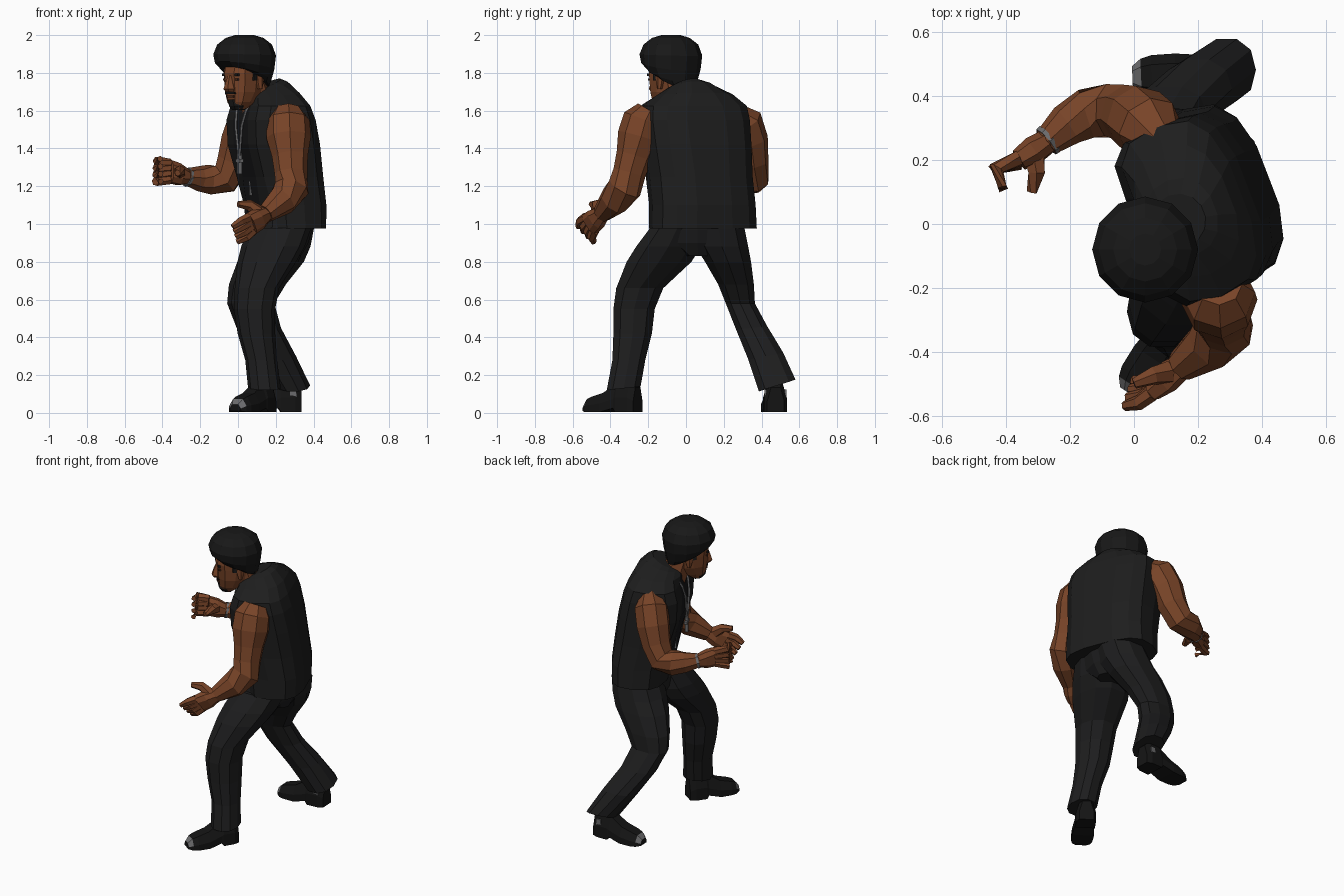
import bpy, bmesh, math
from mathutils import Vector as V

if "Cube" in bpy.data.objects:
    bpy.data.objects.remove(bpy.data.objects["Cube"])


def material(name, r, g, b):
    m = bpy.data.materials.new(name)
    m.diffuse_color = (r, g, b, 1)
    m.use_nodes = True
    m.node_tree.nodes["Principled BSDF"].inputs["Base Color"].default_value = m.diffuse_color
    return m


SKIN = material("brown_skin", 0.19, 0.058, 0.021)
LIP = material("dark_brown", 0.06, 0.02, 0.01)
VEST = material("vest_black", 0.0125, 0.0125, 0.0125)
SHIRT = material("shirt_black", 0.008, 0.008, 0.009)
PANTS = material("trouser_black", 0.0125, 0.0125, 0.013)
HAIR = material("hair_black", 0.009, 0.009, 0.009)
SHOE = material("shoe_black", 0.007, 0.007, 0.007)
METAL = material("grey_metal", 0.15, 0.15, 0.155)
UP = V((0, 0, 1))


def loft(name, rings, *mats, rule=None):
    """Skin a list of equal-length point loops and cap both ends."""
    bm = bmesh.new()
    loops = [[bm.verts.new(p) for p in r] for r in rings]
    n = len(loops[0])
    for a, b in zip(loops, loops[1:]):
        for i in range(n):
            j = (i + 1) % n
            bm.faces.new((a[i], a[j], b[j], b[i]))
    bm.faces.new(loops[0])
    bm.faces.new(loops[-1])
    bmesh.ops.recalc_face_normals(bm, faces=bm.faces)
    if rule:
        for f in bm.faces:
            f.material_index = rule(f.calc_center_median(), f.normal)
    me = bpy.data.meshes.new(name)
    bm.to_mesh(me)
    bm.free()
    for m in mats:
        me.materials.append(m)
    ob = bpy.data.objects.new(name, me)
    bpy.context.collection.objects.link(ob)
    return ob


def ring(c, u, v, a, b, n=10, e=1.0, slope=0.0):
    pts = []
    for k in range(n):
        t = 2 * math.pi * (k + 0.5) / n
        x, y = math.cos(t), math.sin(t)
        x2, y2 = (math.copysign(abs(w) ** e, w) for w in (x, y))
        pts.append(V(c) + u * a * x2 + v * b * y2 + UP * slope * x)
    return pts


def tube(name, path, mat, n=8, flat=1.0):
    """Limb through (x, y, z, radius) points, with rings square to the path."""
    pts = [V(p[:3]) for p in path]
    rings = []
    for i, p in enumerate(pts):
        t = (pts[min(i + 1, len(pts) - 1)] - pts[max(i - 1, 0)]).normalized()
        u = t.cross(V((0.3, 1, 0.15))).normalized()
        r = path[i][3] * 1.06
        rings.append(ring(p, u, t.cross(u), r, r * flat, n))
    return loft(name, rings, mat)


def box(name, c, u, v, size, mat):
    """Box with u, v horizontal axes and (u, v, z) full sizes."""
    a, b, h = (s / 2 for s in size)
    rows = [[V(c) + u * a * i + v * b * j + UP * h * k
             for i, j in ((-1, -1), (1, -1), (1, 1), (-1, 1))] for k in (-1, 1)]
    return loft(name, rows, mat)


# Torso: rows of z, centre x, centre y, half depth, half width, squareness, slope
ang = math.radians(201)
F = V((math.cos(ang), math.sin(ang), 0))
S = V((-F.y, F.x, 0))
vest_rows = [(0.975, .255, .09, .175, .288, .7, 0), (1.1, .25, .087, .185, .282, .7, 0),
             (1.25, .222, .07, .20, .28, .7, 0), (1.42, .19, .05, .212, .29, .66, 0),
             (1.55, .175, .04, .20, .295, .66, 0), (1.625, .172, .04, .175, .285, .7, 0),
             (1.68, .165, .04, .145, .21, .8, -.015), (1.72, .15, .02, .11, .125, .9, -.035),
             (1.73, .14, .01, .085, .085, 1, -.04)]


def torso_colour(c, nrm):
    side = abs((c - V((.18, .05, 0))).dot(S))
    return int(nrm.dot(F) > 0.75 and c.z > 1.0 and side < .05)


torso = [ring((x, y, z), F, S, a, b, 14, e, sl) for z, x, y, a, b, e, sl in vest_rows]
for r in torso[2:6]:          # sunken opening between the two front panels
    for k in (0, -1):
        r[k] -= F * .022
loft("vest", torso, VEST, SHIRT, rule=torso_colour)

# Hips and trouser legs: rows of z, x min, x max, y min, y max, rise towards +y
X, Y = V((1, 0, 0)), V((0, 1, 0))


def span_rings(rows, n=10, e=.9):
    return [ring(((x0 + x1) / 2, (y0 + y1) / 2, z), Y, X, (y1 - y0) * .52, (x1 - x0) * .51, n, e, s)
            for z, x0, x1, y0, y1, s in rows]


loft("hips", span_rings([(1.05, .09, .39, -.16, .29, 0), (.97, .08, .39, -.17, .29, 0),
                         (.90, .09, .37, -.11, .23, 0), (.83, .13, .33, 0, .13, 0)]), PANTS)
loft("front_leg", span_rings([(.98, .06, .385, -.19, .10, 0), (.88, .02, .35, -.265, .08, 0),
                              (.8, .0, .305, -.315, .03, 0), (.66, -.015, .215, -.37, -.12, 0),
                              (.55, -.02, .195, -.385, -.165, 0), (.42, .0, .195, -.385, -.18, 0),
                              (.28, .04, .205, -.39, -.215, 0), (.13, .055, .225, -.42, -.24, .01)]), PANTS)
loft("back_leg", span_rings([(.98, .10, .40, .03, .31, 0), (.88, .05, .38, .05, .33, 0),
                             (.8, .0, .345, .10, .345, 0), (.68, -.045, .25, .17, .36, 0),
                             (.58, -.055, .19, .21, .365, 0), (.45, -.005, .225, .265, .43, .01),
                             (.3, .09, .305, .33, .515, .02), (.145, .20, .38, .385, .58, .033)]), PANTS)


# Shoes: stations along the foot of t, half width, height, sole lift
def shoe(name, heel, toe):
    h, t = V((*heel, .005)), V((*toe, .005))
    d = (t - h).normalized()
    s = V((-d.y, d.x, 0))
    rings = []
    for k, w, top, lift in ((0, .045, .13, 0), (.1, .06, .17, 0), (.32, .062, .17, 0), (.36, .06, .15, .02),
                            (.6, .068, .1, 0), (.82, .066, .08, 0), (.92, .056, .068, 0), (1, .034, .04, .005)):
        rings.append([h.lerp(t, k) + s * w * a + UP * max(lift, top * b)
                      for a, b in ((-1, 0), (1, 0), (1, .45), (.55, 1), (-.55, 1), (-1, .45))])
    loft(name, rings, SHOE, METAL,
         rule=lambda c, nrm: int(nrm.z > .35 and c.z > .04 and (c - h).dot(d) > .93 * (t - h).length))
    return h, t, d, s


shoe("front_shoe", (.165, -.255), (-.015, -.53))
h, t, d, s = shoe("back_shoe", (.335, .475), (-.005, .46))
for nm, sg in (("left", 1), ("right", -1)):
    box(f"back_shoe_{nm}_buckle", h.lerp(t, .13) + UP * .10 + s * sg * .053, d, s, (.035, .009, .04), METAL)

# Bare arms
tube("left_arm", [(.265, -.19, 1.60, .07), (.265, -.22, 1.55, .108), (.268, -.245, 1.46, .112),
                  (.275, -.275, 1.36, .09), (.28, -.3, 1.27, .082), (.285, -.325, 1.19, .088),
                  (.235, -.38, 1.125, .077), (.145, -.445, 1.055, .048)], SKIN)
tube("right_arm", [(.09, .25, 1.59, .06), (.05, .30, 1.54, .1), (.015, .33, 1.44, .1),
                   (-.02, .345, 1.33, .088), (-.07, .355, 1.24, .083), (-.15, .345, 1.235, .076),
                   (-.21, .31, 1.24, .063), (-.275, .255, 1.25, .043)], SKIN)
tube("bracelet", [(-.264, .266, 1.247, .049), (-.275, .257, 1.25, .047)], METAL)


# Hands: palm slab, four curled fingers and a thumb
def hand(side, wrist, knuckles, mids, tips, thumb):
    w = V(wrist)
    k0, k1 = V(knuckles[0]), V(knuckles[1])
    across = (k1 - k0).normalized()
    mid = (k0 + k1) / 2
    along = (mid - w).normalized()
    nrm = along.cross(across).normalized()
    half = (k1 - k0).length / 2 + .02
    loft(side + "_palm", [ring(w, across, nrm, .043, .04, 8),
                          ring(w.lerp(mid, .5), across, nrm, half * .95, .045, 8, .8),
                          ring(mid, across, nrm, half, .034, 8, .7)], SKIN)
    for i, nm in enumerate(("index", "middle", "ring", "little")):
        f = i / 3
        path = [(*k0.lerp(k1, f), .025), (*V(mids[0]).lerp(V(mids[1]), f), .023),
                (*V(tips[0]).lerp(V(tips[1]), f), .015)]
        tube(f"{side}_{nm}_finger", path, SKIN, 6)
    tube(side + "_thumb", [(*p, r) for p, r in zip(thumb, (.036, .028, .016))], SKIN, 6)


hand("right", (-.27, .26, 1.25), ((-.36, .205, 1.32), (-.36, .195, 1.235)),
     ((-.43, .175, 1.335), (-.435, .17, 1.225)), ((-.412, .115, 1.345), (-.408, .105, 1.225)),
     ((-.315, .225, 1.27), (-.305, .16, 1.28), (-.32, .10, 1.27)))
hand("left", (.15, -.445, 1.055), ((.055, -.53, 1.035), (.08, -.485, .965)),
     ((.015, -.56, 1.015), (.045, -.50, .93)), ((-.03, -.57, .985), (-.005, -.49, .905)),
     ((.105, -.465, 1.065), (.06, -.475, 1.10), (.0, -.50, 1.105)))

# Head, turned towards the front corner
HF = V((-1, -1, 0)).normalized()
HS = V((-HF.y, HF.x, 0))
HC = V((.045, -.075, 0))


def at(fwd, side, z):
    return HC + HF * fwd + HS * side + UP * z


tube("neck", [(.12, 0, 1.58, .09), (.09, -.03, 1.68, .08), (.065, -.055, 1.78, .073)], SKIN)
loft("head", [ring(at(o, 0, z), HF, HS, d, w, 10, .85) for z, o, d, w in
              ((1.61, .058, .038, .04), (1.645, .04, .073, .068), (1.70, .026, .097, .088),
               (1.77, .02, .11, .094), (1.80, .02, .114, .095), (1.86, .01, .11, .095))], SKIN)
loft("nose", [ring(at(o, 0, z), HF, HS, d, w, 6) for z, o, d, w in
              ((1.70, .122, .025, .025), (1.715, .127, .033, .034), (1.75, .125, .024, .02),
               (1.785, .122, .012, .014))], SKIN)
box("mouth", at(.117, 0, 1.675), HF, HS, (.016, .05, .013), LIP)
box("moustache", at(.117, 0, 1.694), HF, HS, (.018, .07, .009), HAIR)
loft("goatee", [ring(at(.06, 0, z), HF, HS, d, w, 8) for z, d, w in
                ((1.603, .037, .035), (1.625, .056, .052), (1.658, .064, .042))], HAIR)
for nm, sg in (("left", 1), ("right", -1)):
    box(nm + "_eyebrow", at(.119, .038 * sg, 1.79), HF, HS, (.014, .042, .013), HAIR)
    box(nm + "_eye", at(.116, .038 * sg, 1.766), HF, HS, (.014, .032, .01), LIP)
    loft(nm + "_ear", [ring(at(-.005, .095 * sg, z), HF, HS, d, .015, 6)
                       for z, d in ((1.715, .012), (1.75, .024), (1.79, .03), (1.82, .02))], SKIN)
    box(nm + "_sideburn", at(.025, .091 * sg, 1.80), HF, HS, (.035, .012, .08), HAIR)

# Rounded hair, lower at the back
HP = V((.035, -.08, 0))
loft("hair", [ring(HP + HF * o + UP * z, HF, HS, r, r, 12, 1, s) for z, o, r, s in
              ((1.77, -.025, .112, .055), (1.79, -.008, .135, .045), (1.835, 0, .157, .025),
               (1.895, 0, .166, .005), (1.95, 0, .145, 0), (1.985, 0, .10, 0), (2.0, 0, .05, 0))], HAIR)

# Neck chain with a small cross pendant
TC = V((.19, .05, 0))
for nm, sg in (("left", 1), ("right", -1)):
    path = [TC + UP * z + F * f + S * sg * w for z, f, w in
            ((1.67, .145, .08), (1.60, .185, .07), (1.52, .20, .045), (1.36, .197, .006))]
    tube(nm + "_chain", [(*p, .007) for p in path], METAL, 5)
PEN = TC + UP * 1.32 + F * .195
box("pendant_bar", PEN, F, S, (.02, .018, .11), METAL)
box("pendant_crossbar", PEN + UP * .015, F, S, (.018, .065, .018), METAL)
box("vest_zip", V((.235, .08, 1.2)) + F * .18, F, S, (.012, .012, .1), METAL)
